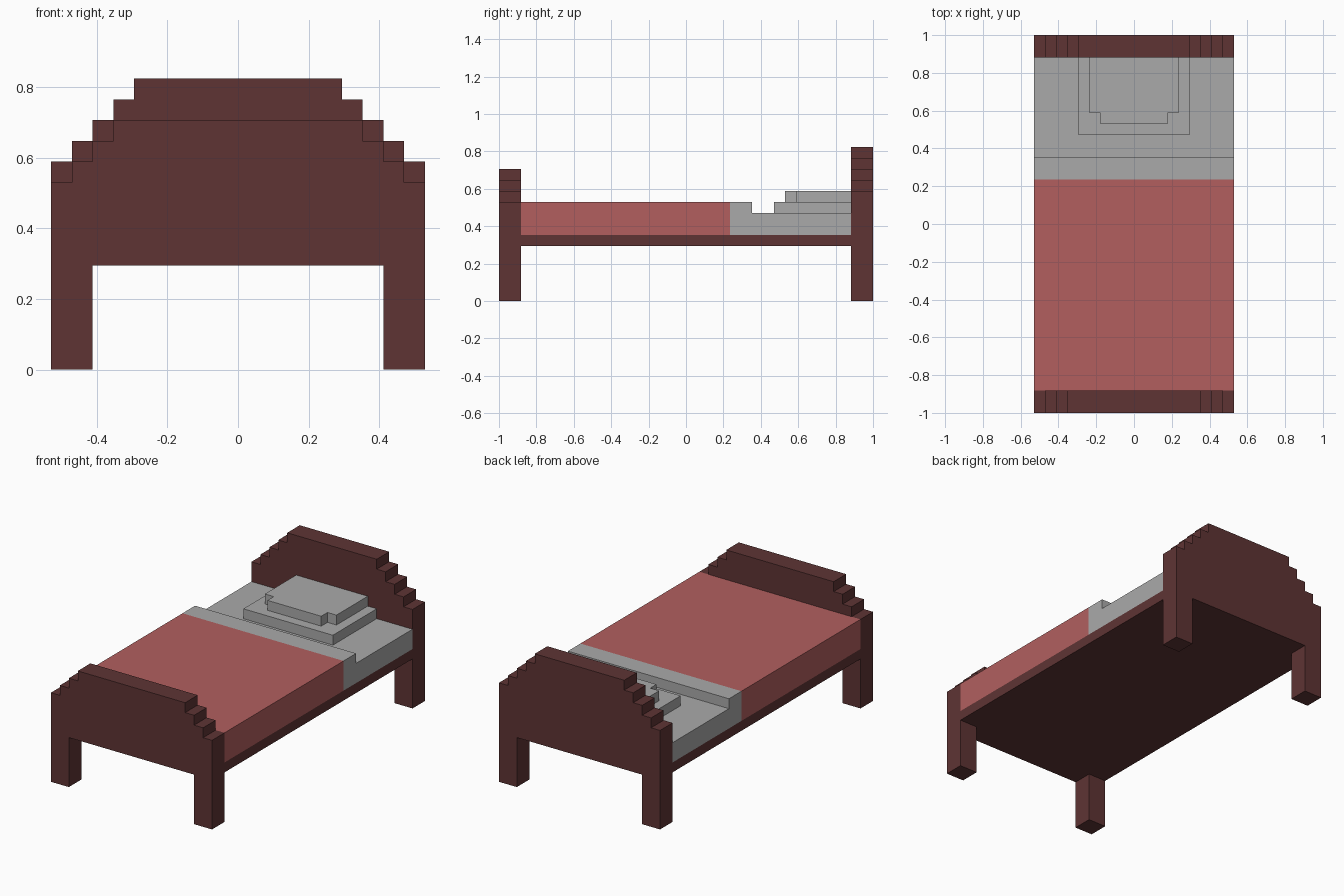
import bpy, bmesh
from mathutils import Vector

cube = bpy.data.objects.get("Cube")
if cube:
    bpy.data.objects.remove(cube, do_unlink=True)

U = 2 / 34  # one block of the stepped design; the bed is 34 blocks long


def linear(c):
    c /= 255
    return c / 12.92 if c <= 0.04045 else ((c + 0.055) / 1.055) ** 2.4


def material(name, rgb):
    col = (*[linear(c) for c in rgb], 1)
    mat = bpy.data.materials.new(name)
    mat.diffuse_color = col
    mat.use_nodes = True
    bsdf = mat.node_tree.nodes["Principled BSDF"]
    bsdf.inputs["Base Color"].default_value = col
    bsdf.inputs["Roughness"].default_value = 0.9
    return mat


wood = material("dark red wood", (94, 52, 52))
red = material("red blanket", (178, 95, 95))
linen = material("grey linen", (170, 170, 170))


def extrude(name, outline, axis, start, end, mat):
    """Extrude a 2D outline (in blocks) along axis 0=x, 1=y or 2=z."""
    def point(a, b):
        p = [a, b]
        p.insert(axis, start)
        return Vector(p) * U
    bm = bmesh.new()
    face = bm.faces.new([bm.verts.new(point(a, b)) for a, b in outline])
    new = bmesh.ops.extrude_face_region(bm, geom=[face])["geom"]
    shift = Vector((0, 0, 0))
    shift[axis] = (end - start) * U
    bmesh.ops.translate(bm, vec=shift, verts=[v for v in new if isinstance(v, bmesh.types.BMVert)])
    bmesh.ops.recalc_face_normals(bm, faces=bm.faces)
    mesh = bpy.data.meshes.new(name)
    bm.to_mesh(mesh)
    bm.free()
    mesh.materials.append(mat)
    obj = bpy.data.objects.new(name, mesh)
    bpy.context.collection.objects.link(obj)
    return obj


def mirrored(half):
    """Complete a right-half outline by mirroring it across x = 0."""
    return half + [(-x, y) for x, y in reversed(half)]


def rect(a0, a1, b0, b1):
    return [(a0, b0), (a1, b0), (a1, b1), (a0, b1)]


def board(name, top_half, shoulder, start, end):
    # Two legs, then stair steps climbing from the shoulder to the flat top
    half = [(7, 5), (7, 0), (9, 0), (9, shoulder)]
    x, z = 9, shoulder
    while x > top_half:
        x -= 1
        half.append((x, z))
        z += 1
        half.append((x, z))
    extrude(name, mirrored(half), 1, start, end, wood)


# End boards with legs
board("headboard", 5, 10, 15, 17)
board("footboard", 6, 9, -17, -15)

# Base and bedding, as side profiles (y, z) across the full width
extrude("bed_base", rect(-15, 15, 5, 6), 0, -9, 9, wood)
extrude("blanket", rect(-15, 4, 6, 9), 0, -9, 9, red)
extrude("sheet_and_fold", [(4, 6), (4, 9), (6, 9), (6, 8), (15, 8), (15, 6)], 0, -9, 9, linen)

# Stepped pillow
extrude("pillow_lower", rect(-5, 5, 8, 15), 2, 8, 9, linen)
extrude("pillow_upper", mirrored([(3, 9), (3, 10), (4, 10), (4, 15)]), 2, 9, 10, linen)
